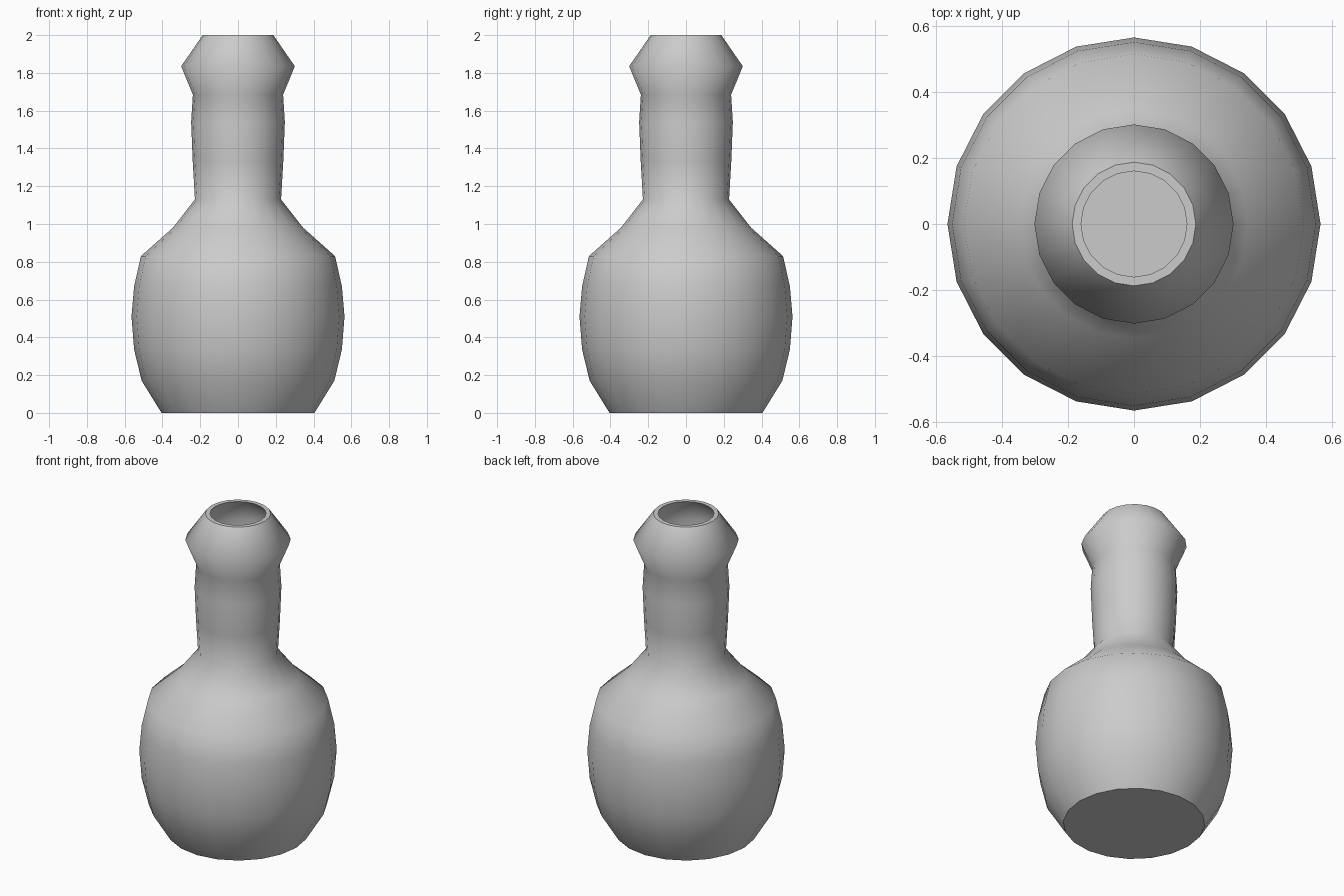
import bpy, bmesh, math

if "Cube" in bpy.data.objects:
    bpy.data.objects.remove(bpy.data.objects["Cube"])

SIDES = 20
WALL = 0.027

# Outer profile (radius, height), foot to lip
outer = [(0.405, 0), (0.51, 0.17), (0.55, 0.335), (0.564, 0.51), (0.55, 0.67),
         (0.514, 0.83), (0.345, 0.98), (0.228, 1.13), (0.24, 1.335),
         (0.248, 1.54), (0.239, 1.685), (0.301, 1.835), (0.187, 2.0)]

# Hollow inside follows the outer wall down to a thin floor
inner = [(r - WALL, z) for r, z in reversed(outer)]
inner[-1] = (outer[0][0] - WALL + 0.017, WALL)
profile = outer + inner

bm = bmesh.new()
rings = []
for r, z in profile:
    rings.append([bm.verts.new((r * math.cos(2 * math.pi * i / SIDES),
                                r * math.sin(2 * math.pi * i / SIDES), z))
                  for i in range(SIDES)])

# Walls are smooth, the rim stays flat
rim = len(outer) - 1
for k in range(len(rings) - 1):
    a, b = rings[k], rings[k + 1]
    for i in range(SIDES):
        j = (i + 1) % SIDES
        face = bm.faces.new((a[i], a[j], b[j], b[i]))
        face.smooth = k != rim

# Flat base and inside floor
bm.faces.new(rings[0][::-1])
bm.faces.new(rings[-1])

mesh = bpy.data.meshes.new("vase")
bm.to_mesh(mesh)
bm.free()
vase = bpy.data.objects.new("vase", mesh)
bpy.context.collection.objects.link(vase)
